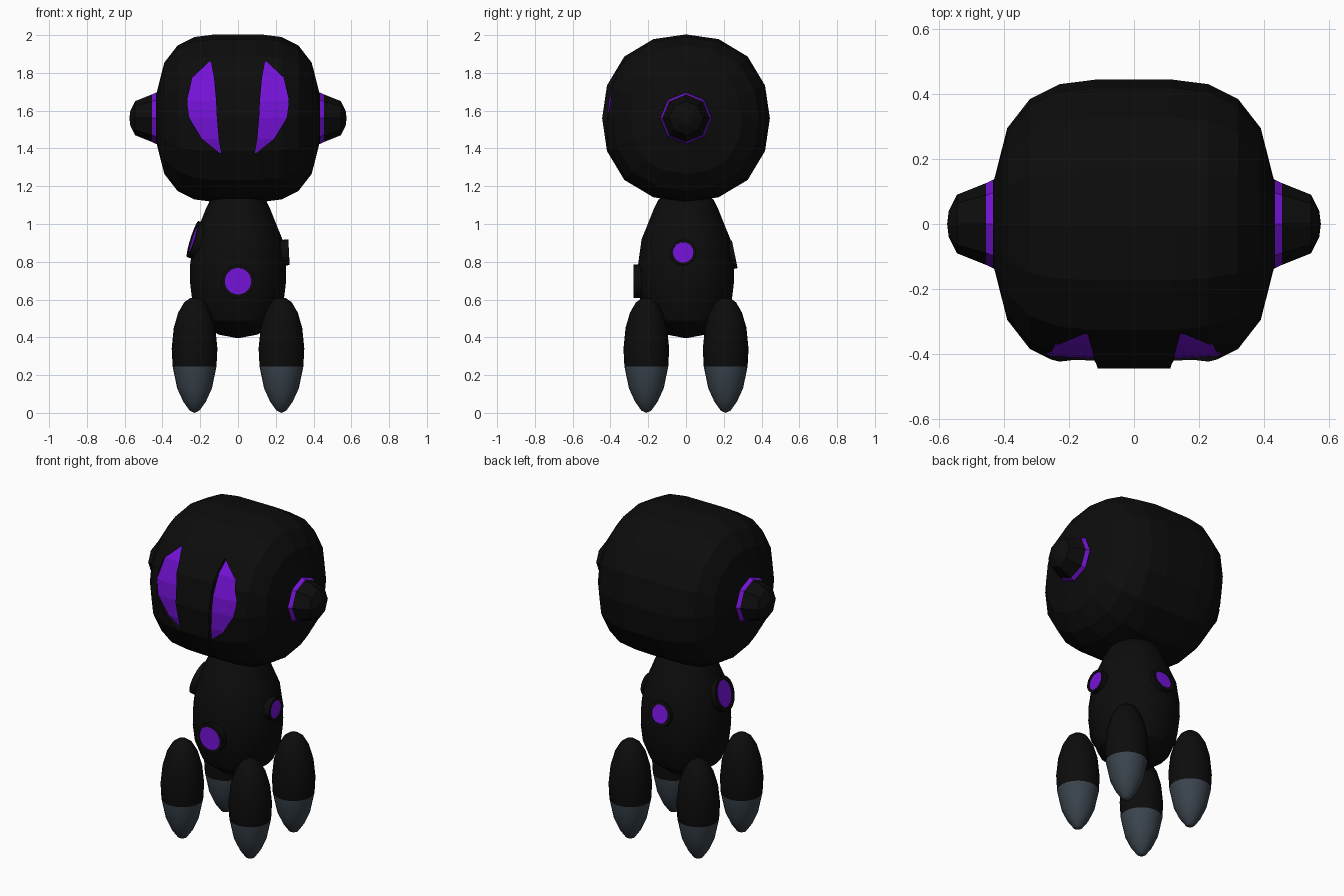
import bpy, bmesh, math
from mathutils import Vector, Matrix

if "Cube" in bpy.data.objects:
    bpy.data.objects.remove(bpy.data.objects["Cube"])


def material(name, rgb):
    m = bpy.data.materials.new(name)
    m.diffuse_color = (*rgb, 1)
    m.use_nodes = True
    m.node_tree.nodes["Principled BSDF"].inputs["Base Color"].default_value = m.diffuse_color
    return m


MATS = [material("black", (0.0037, 0.0037, 0.0037)),
        material("violet", (0.175, 0.006, 0.68)),
        material("slate_grey", (0.042, 0.057, 0.073))]
BLACK, VIOLET, GREY = 0, 1, 2
HEAD_Z = 1.56


def finish(name, bm, smooth=None):
    bmesh.ops.recalc_face_normals(bm, faces=bm.faces)
    me = bpy.data.meshes.new(name)
    bm.to_mesh(me)
    bm.free()
    for m in MATS:
        me.materials.append(m)
    ob = bpy.data.objects.new(name, me)
    bpy.context.collection.objects.link(ob)
    bpy.context.view_layer.objects.active = ob
    for o in bpy.context.selected_objects:
        o.select_set(False)
    ob.select_set(True)
    if smooth:
        bpy.ops.object.shade_smooth_by_angle(angle=math.radians(smooth))
    return ob


def lathe(name, profile, seg, matrix, bands=None, bulge=0.0, smooth=None):
    """Revolve (radius, height) points about local z; bands maps strip index to colour."""
    bm = bmesh.new()
    rings = []
    for r, h in profile:
        if r < 1e-6:
            rings.append([bm.verts.new(matrix @ Vector((0, 0, h)))] * seg)
            continue
        ring = []
        for i in range(seg):
            a = 2 * math.pi * i / seg
            k = r * (1 + bulge * math.sin(2 * a) ** 2)
            ring.append(bm.verts.new(matrix @ Vector((k * math.cos(a), k * math.sin(a), h))))
        rings.append(ring)
    for s, (lo, hi) in enumerate(zip(rings, rings[1:])):
        for i in range(seg):
            j = (i + 1) % seg
            quad = list(dict.fromkeys((lo[i], lo[j], hi[j], hi[i])))
            bm.faces.new(quad).material_index = (bands or {}).get(s, BLACK)
    return finish(name, bm, smooth)


def facing(pos, normal):
    return Matrix.Translation(pos) @ Vector(normal).to_track_quat('Z', 'Y').to_matrix().to_4x4()


# Head: rounded drum turned about the x axis
half = [(0.0, 0.437), (0.13, 0.432), (0.295, 0.39), (0.385, 0.32), (0.43, 0.23), (0.444, 0.12)]
head_profile = [(r, -x) for r, x in half] + [(r, x) for r, x in reversed(half)]
centre = Matrix.Translation((0, 0, HEAD_Z))
head = lathe("head", head_profile, 16, centre @ Matrix.Rotation(math.pi / 2, 4, 'Y'), bulge=0.04)


# Eyes: slanted recesses whose floors follow the curve of the face
def floor_y(x, z):
    dz = z - HEAD_Z
    r = 0.415 - 0.06 * (x - 0.115)
    a = math.asin(dz / r)
    r *= 1 + 0.04 * math.sin(2 * a) ** 2
    return -math.sqrt(r * r - dz * dz)


EYE_ROWS = [(1.86, 0.143, 0.151), (1.775, 0.127, 0.242), (1.65, 0.116, 0.27),
            (1.56, 0.112, 0.257), (1.45, 0.102, 0.19), (1.375, 0.089, 0.096)]


def eye_cutter(side):
    bm = bmesh.new()
    rows = []
    for z, a, b in EYE_ROWS:
        rows.append([bm.verts.new((side * x, y, z)) for x, y in
                     ((a, floor_y(a, z)), (b, floor_y(b, z)), (b, -0.6), (a, -0.6))])
    for p, q in zip(rows, rows[1:]):
        for i in range(4):
            j = (i + 1) % 4
            f = bm.faces.new((p[i], p[j], q[j], q[i]))
            f.material_index = VIOLET if i == 0 else BLACK
    bm.faces.new(rows[0])
    bm.faces.new(rows[-1])
    bmesh.ops.triangulate(bm, faces=bm.faces)
    return finish("eye_cutter", bm)


for side in (-1, 1):
    cutter = eye_cutter(side)
    mod = head.modifiers.new("eye_recess", 'BOOLEAN')
    mod.operation = 'DIFFERENCE'
    mod.solver = 'EXACT'
    mod.object = cutter
    bpy.context.view_layer.objects.active = head
    bpy.ops.object.modifier_apply(modifier=mod.name)
    bpy.data.objects.remove(cutter)

# Ears: eight-sided caps with a violet band
ear = [(0, 0.40), (0.145, 0.40), (0.136, 0.434), (0.126, 0.455), (0.09, 0.545), (0.04, 0.57), (0, 0.575)]
for side, label in ((1, "right"), (-1, "left")):
    lathe("ear_" + label, ear, 8, centre @ Matrix.Rotation(side * math.pi / 2, 4, 'Y'), bands={2: VIOLET})

# Body: egg shape
body = [(0, 0.395), (0.105, 0.415), (0.2, 0.49), (0.243, 0.6), (0.255, 0.7), (0.253, 0.79),
        (0.235, 0.92), (0.206, 0.99), (0.17, 1.08), (0.145, 1.13), (0.06, 1.19), (0, 1.2)]
lathe("body", body, 16, Matrix.Identity(4), smooth=30)


# Ports: round black rims with slightly sunken violet lenses
def port(name, pos, normal, rim, lens):
    prof = [(0, -0.09), (rim, -0.09), (rim, 0), (lens, 0), (lens, -0.006), (0, -0.006)]
    lathe(name, prof, 24, facing(pos, normal), bands={4: VIOLET}, smooth=30)


port("belly_port", (0, -0.278, 0.697), (0, -1, 0), 0.088, 0.07)
port("right_port", (0.27, -0.015, 0.85), (1, 0, 0.05), 0.068, 0.054)
port("back_port", (0, 0.258, 0.84), (0, 0.97, 0.2), 0.075, 0.055)
port("left_port", (-0.24, -0.035, 0.92), (-0.95, -0.12, 0.3), 0.1, 0.078)

# Legs: four pods with grey tips
leg = [(0, 0), (0.026, 0.012), (0.06, 0.06), (0.092, 0.13), (0.116, 0.245), (0.121, 0.34),
       (0.11, 0.45), (0.087, 0.53), (0.055, 0.585), (0.025, 0.607), (0, 0.612)]
for x, sx in ((0.23, "right"), (-0.23, "left")):
    for y, sy in ((-0.21, "front"), (0.21, "back")):
        lathe(f"leg_{sy}_{sx}", leg, 20, Matrix.Translation((x, y, 0)),
              bands={i: GREY for i in range(4)}, smooth=40)
